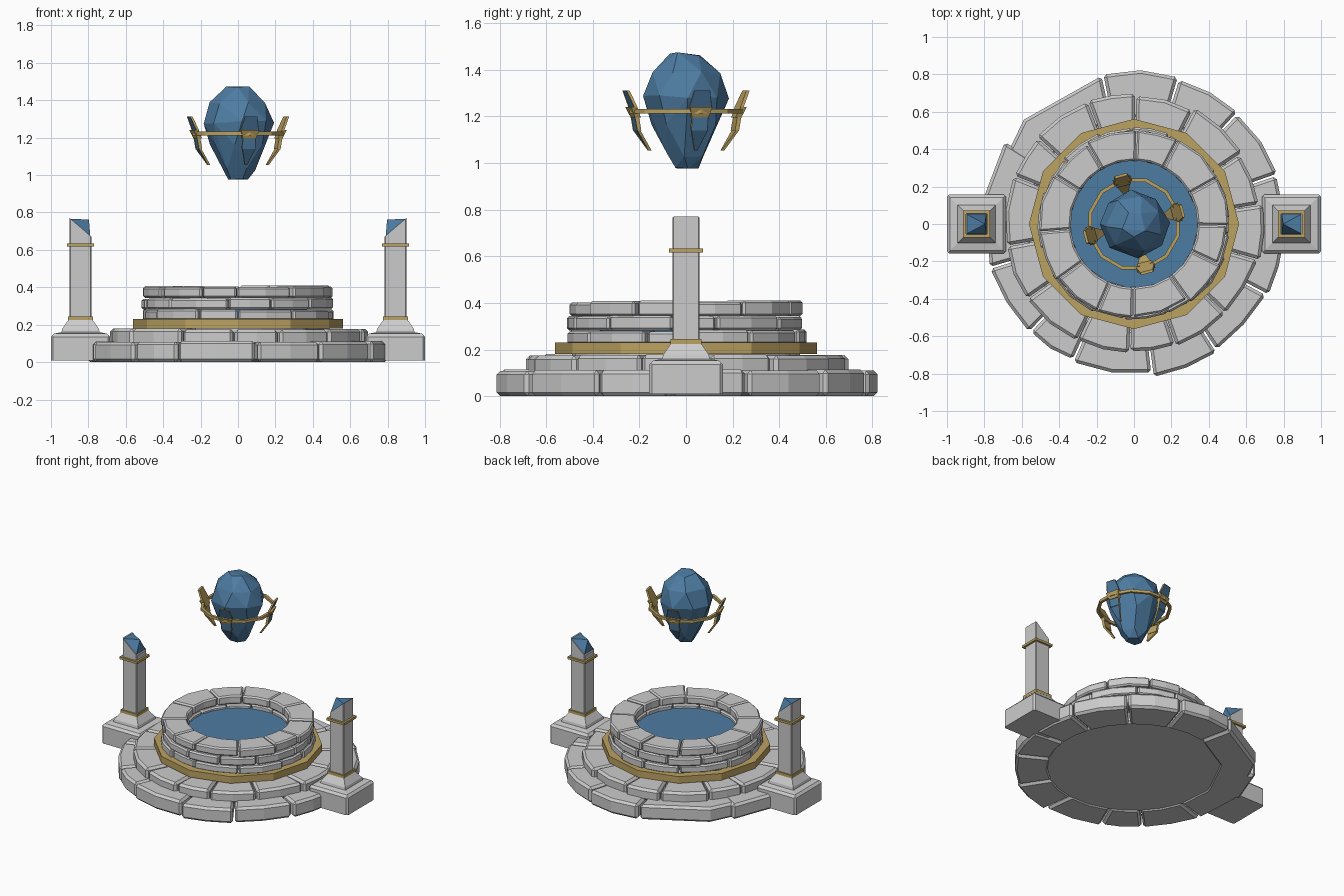
import bpy, bmesh, math, random
from math import cos, sin, radians, pi
from mathutils import Vector

if "Cube" in bpy.data.objects:
    bpy.data.objects.remove(bpy.data.objects["Cube"])

random.seed(7)


def material(name, color):
    m = bpy.data.materials.new(name)
    m.diffuse_color = color
    m.use_nodes = True
    m.node_tree.nodes["Principled BSDF"].inputs["Base Color"].default_value = m.diffuse_color
    return m


GOLD = material("gold", (0.50, 0.36, 0.12, 1))
BLUE = material("blue", (0.075, 0.20, 0.36, 1))


def finish(bm, name, mats=()):
    bmesh.ops.recalc_face_normals(bm, faces=bm.faces)
    me = bpy.data.meshes.new(name)
    bm.to_mesh(me)
    bm.free()
    for m in mats:
        me.materials.append(m)
    ob = bpy.data.objects.new(name, me)
    bpy.context.collection.objects.link(ob)
    return ob


def loft(bm, loops, closed=False):
    """Skin a list of equal-length point loops, capped unless closed."""
    rows = [[bm.verts.new(p) for p in loop] for loop in loops]
    n = len(rows[0])
    pairs = list(zip(rows, rows[1:])) + ([(rows[-1], rows[0])] if closed else [])
    for a, b in pairs:
        for i in range(n):
            bm.faces.new((a[i], a[(i + 1) % n], b[(i + 1) % n], b[i]))
    if not closed:
        bm.faces.new(rows[0][::-1])
        bm.faces.new(rows[-1])
    return [v for r in rows for v in r]


def polar(r, a, z):
    return (r * cos(a), r * sin(a), z)


def bevel_sharp(bm, offset):
    edges = [e for e in bm.edges if len(e.link_faces) == 2 and e.calc_face_angle(0) > 0.7]
    bmesh.ops.bevel(bm, geom=edges, offset=offset, segments=1, affect='EDGES', profile=0.5)


def stone_ring(name, r_in, r_out, z0, z1, cuts, gap, chamfer, jitter):
    bm = bmesh.new()
    cuts = sorted(radians(c) for c in cuts)
    for a0, a1 in zip(cuts, cuts[1:] + [cuts[0] + 2 * pi]):
        d = gap / r_out
        a0, a1 = a0 + d, a1 - d
        ro = r_out + random.uniform(-jitter, jitter)
        top = z1 + random.uniform(-0.007, 0.003)
        n = 2 if a1 - a0 > 0.32 else 1
        angs = [a0 + (a1 - a0) * i / n for i in range(n + 1)]
        outer = [(ro + random.uniform(-0.006, 0.006), a) for a in angs]
        outline = outer + [(r_in, a) for a in reversed(angs)]
        loft(bm, [[polar(r, a, z0) for r, a in outline], [polar(r, a, top) for r, a in outline]])
    bmesh.ops.recalc_face_normals(bm, faces=bm.faces)
    bevel_sharp(bm, chamfer)
    return finish(bm, name)


def random_cuts(n, start):
    return [start + 360 / n * (i + random.uniform(-0.18, 0.18)) for i in range(n)]


def band(name, sections, n, phase, mat):
    """Closed ring swept from (radius, z) section points."""
    bm = bmesh.new()
    loft(bm, [[polar(r, phase + 2 * pi * i / n, z) for i in range(n)] for r, z in sections], True)
    return finish(bm, name, [mat])


def disc(name, r, z0, z1, n, mats=()):
    bm = bmesh.new()
    loft(bm, [[polar(r, 2 * pi * i / n, z) for i in range(n)] for z in (z0, z1)])
    return finish(bm, name, mats)


# Stepped stone base
stone_ring("lower_step", 0.57, 0.808, 0.0, 0.115,
           [102, 73, 47, 19, -5, -28, -57, -83, -114, -134, -163, 171, 148 - 360], 0.006, 0.016, 0.012)
disc("base_floor", 0.585, 0.008, 0.10, 24)
stone_ring("upper_step", 0.47, 0.69, 0.09, 0.18, random_cuts(14, 8), 0.004, 0.016, 0.012)
disc("inner_floor", 0.49, 0.10, 0.19, 24)

# Gold band around the basin
band("gold_band", [(0.562, 0.18), (0.562, 0.23), (0.505, 0.23), (0.505, 0.18)], 12, pi / 2, GOLD)

# Basin wall in three courses, and its water
for k, (z0, z1, ro) in enumerate([(0.222, 0.283, 0.508), (0.282, 0.344, 0.508), (0.343, 0.408, 0.503)]):
    stone_ring(f"basin_course_{k + 1}", 0.34, ro, z0, z1, random_cuts(12, 5 + 14 * k), 0.003, 0.010, 0.010)
disc("water", 0.37, 0.18, 0.315, 20, [BLUE])


# Pillars on both sides
def square(cx, h, z):
    return [(cx - h, -h, z), (cx + h, -h, z), (cx + h, h, z), (cx - h, h, z)]


def frame(bm, cx, h_in, h_out, z0, z1):
    loft(bm, [square(cx, h, z) for h, z in ((h_out, z0), (h_out, z1), (h_in, z1), (h_in, z0))], True)


for side, s in (("right", 1), ("left", -1)):
    cx, h = 0.842, 0.058
    bm = bmesh.new()
    loft(bm, [square(cx, hw, z) for hw, z in
              ((0.158, 0.01), (0.158, 0.135), (0.142, 0.152), (0.102, 0.160), (0.098, 0.178), (0.062, 0.23))])
    bmesh.ops.recalc_face_normals(bm, faces=bm.faces)
    corners = [e for e in bm.edges if all(v.co.z < 0.14 for v in e.verts)
               and abs(e.verts[0].co.z - e.verts[1].co.z) > 0.1]
    bmesh.ops.bevel(bm, geom=corners, offset=0.012, segments=1, affect='EDGES', profile=0.5)
    bases = [finish(bm, f"pillar_base_{side}")]

    # shaft with a slanted top falling inward
    bm = bmesh.new()
    low = square(cx, h, 0.21)
    top = [(x, y, 0.77 if x > cx else 0.67) for x, y, z in low]
    loft(bm, [low, top])
    bmesh.ops.recalc_face_normals(bm, faces=bm.faces)
    edges = [e for e in bm.edges if abs(e.verts[0].co.z - e.verts[1].co.z) > 0.3]
    bmesh.ops.bevel(bm, geom=edges, offset=0.005, segments=1, affect='EDGES', profile=0.5)
    bases.append(finish(bm, f"pillar_shaft_{side}"))

    # blue pyramid set on the slant
    bm = bmesh.new()
    base = [bm.verts.new((cx + (p[0] - cx) * 0.9, p[1] * 0.9, 0.72 + (p[0] - cx) * 0.776)) for p in top]
    tip = bm.verts.new((0.797, 0, 0.763))
    bm.faces.new(base)
    for i in range(4):
        bm.faces.new((base[i], base[(i + 1) % 4], tip))
    bases.append(finish(bm, f"pillar_gem_{side}", [BLUE]))

    # gold collars
    bm = bmesh.new()
    frame(bm, cx, 0.052, 0.072, 0.617, 0.634)
    frame(bm, cx, 0.052, 0.067, 0.224, 0.245)
    bases.append(finish(bm, f"pillar_collars_{side}", [GOLD]))
    if s < 0:
        for ob in bases:
            for v in ob.data.vertices:
                v.co.x *= -1
            ob.data.flip_normals()

# Floating crystal: faceted hull of jittered rings
bm = bmesh.new()
for z, r, n, ph in ((0.978, 0.055, 5, 0.3), (1.03, 0.092, 6, 0.9), (1.17, 0.150, 7, 0.2),
                    (1.285, 0.186, 8, 0.1), (1.385, 0.150, 7, 0.5), (1.472, 0.068, 5, 0.9)):
    for i in range(n):
        a = ph + 2 * pi * (i + random.uniform(-0.15, 0.15)) / n
        p = Vector(polar(r * random.uniform(0.95, 1.04), a, z + random.uniform(-0.012, 0.008)))
        p.z = max(p.z, 0.976)
        bm.verts.new(p)
hull = bmesh.ops.convex_hull(bm, input=bm.verts)
bmesh.ops.delete(bm, geom=[v for v in bm.verts if not v.link_faces], context='VERTS')
bmesh.ops.dissolve_limit(bm, angle_limit=radians(9), verts=bm.verts, edges=bm.edges)
finish(bm, "crystal", [BLUE])

# Gold ring around the crystal
band("crystal_ring", [(0.252, 1.212), (0.252, 1.232), (0.233, 1.232), (0.233, 1.212)], 12, radians(15), GOLD)


# Four claws: gold plates with blue inlays on the outer side
def plate(bm, low, high, thick, inlay):
    """low and high are (radius, half width, z) edges of one plate."""
    loops = [[(r + t, w, z), (r + t, -w, z)] for t in (0, -thick) for r, w, z in (low, high)]
    outer = [loops[0][0], loops[0][1], loops[1][1], loops[1][0]]
    inner = [loops[2][0], loops[2][1], loops[3][1], loops[3][0]]
    vs = loft(bm, [outer, inner])
    if inlay:
        face = next(f for f in vs[0].link_faces if all(v in vs[:4] for v in f.verts))
        bmesh.ops.inset_individual(bm, faces=[face], thickness=0.010, depth=0)
        face.material_index = 1
        for v in face.verts:
            v.co.x -= 0.004


for k in range(4):
    bm = bmesh.new()
    plate(bm, (0.243, 0.050, 1.240), (0.274, 0.034, 1.312), 0.014, True)
    plate(bm, (0.236, 0.036, 1.195), (0.256, 0.050, 1.240), 0.026, False)
    plate(bm, (0.226, 0.036, 1.140), (0.236, 0.036, 1.195), 0.018, True)
    plate(bm, (0.168, 0.006, 1.053), (0.226, 0.036, 1.140), 0.014, True)
    a = radians(15 + 90 * k)
    for v in bm.verts:
        x, y = v.co.x, v.co.y
        v.co.x, v.co.y = x * cos(a) - y * sin(a), x * sin(a) + y * cos(a)
    finish(bm, f"claw_{k + 1}", [GOLD, BLUE])
